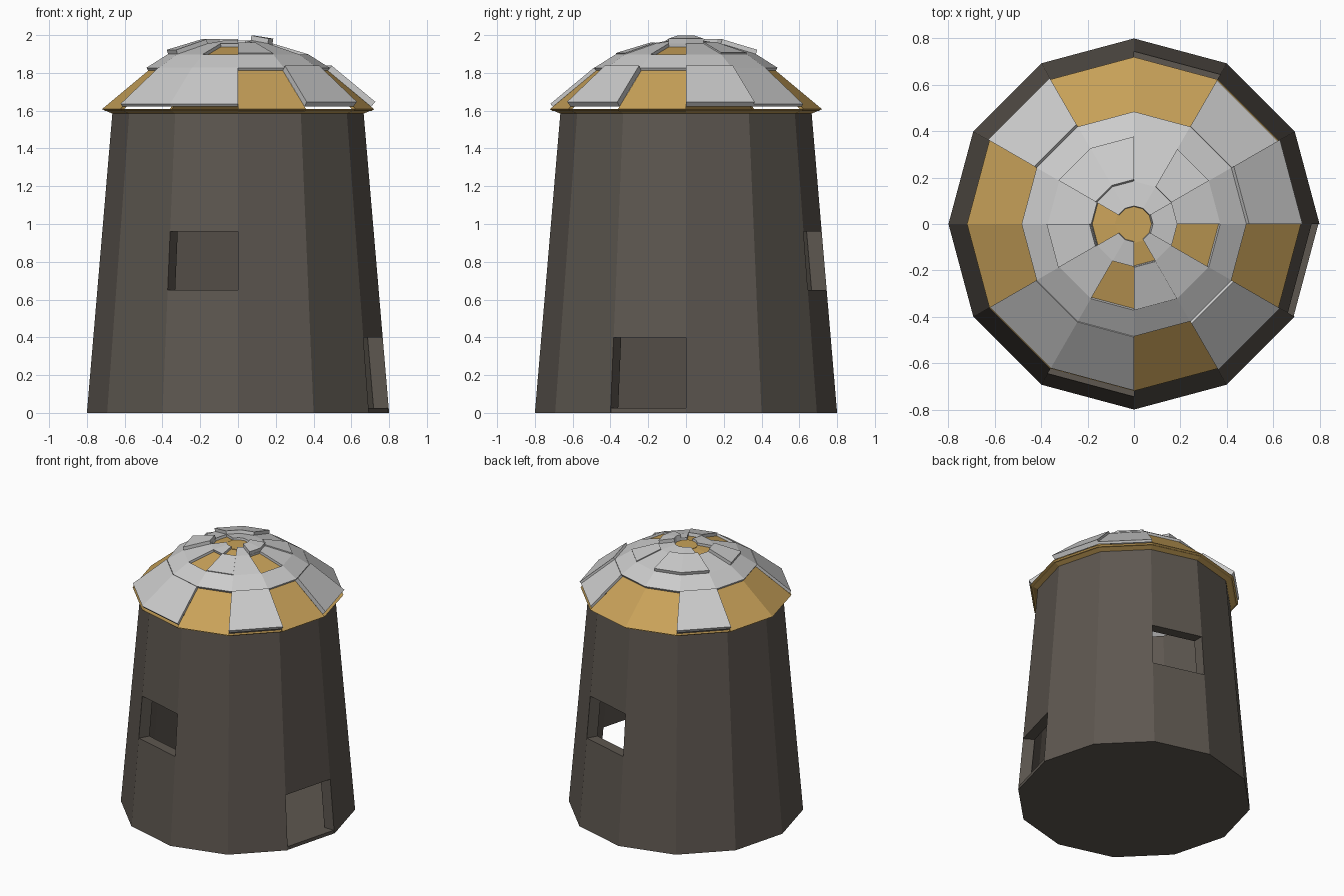
import bpy, bmesh, math

if "Cube" in bpy.data.objects:
    bpy.data.objects.remove(bpy.data.objects["Cube"])

N = 12


def material(name, rgb):
    m = bpy.data.materials.new(name)
    m.diffuse_color = (*rgb, 1)
    m.use_nodes = True
    m.node_tree.nodes["Principled BSDF"].inputs["Base Color"].default_value = m.diffuse_color
    return m


STONE = material("dark_stone", (0.11, 0.095, 0.08))
GOLD = material("straw_gold", (0.58, 0.36, 0.10))


def offset(profile, t):
    """Move an (r, z) profile outward by t along its averaged normals."""
    out = []
    for i, (r, z) in enumerate(profile):
        a, b = profile[max(i - 1, 0)], profile[min(i + 1, len(profile) - 1)]
        dr, dz = b[0] - a[0], b[1] - a[1]
        d = math.hypot(dr, dz)
        out.append((r + t * dz / d, z - t * dr / d))
    return out


def shell(name, outer, inner, cells, mat=None):
    """Thick 12-sided shell made of (band, sector) cells, edges closed."""
    bm = bmesh.new()
    cells = set(cells)
    made = {}

    def v(side, ring, sector):
        key = (side, ring, sector % N)
        if key not in made:
            r, z = (outer, inner)[side][ring]
            a = math.tau * sector / N
            made[key] = bm.verts.new((r * math.cos(a), r * math.sin(a), z))
        return made[key]

    for b, s in cells:
        ring = [(b, s), (b, s + 1), (b + 1, s + 1), (b + 1, s)]
        bm.faces.new([v(0, *c) for c in ring])
        bm.faces.new([v(1, *c) for c in reversed(ring)])
        beside = [(b - 1, s), (b, (s + 1) % N), (b + 1, s), (b, (s - 1) % N)]
        for i, other in enumerate(beside):
            if other not in cells:
                p, q = ring[i], ring[(i + 1) % 4]
                bm.faces.new([v(0, *q), v(0, *p), v(1, *p), v(1, *q)])
    bmesh.ops.recalc_face_normals(bm, faces=bm.faces)
    me = bpy.data.meshes.new(name)
    bm.to_mesh(me)
    bm.free()
    ob = bpy.data.objects.new(name, me)
    bpy.context.collection.objects.link(ob)
    if mat:
        me.materials.append(mat)
    return ob


def disc(name, r, z0, z1, mat):
    bpy.ops.mesh.primitive_cylinder_add(vertices=N, radius=r, depth=z1 - z0,
                                        location=(0, 0, (z0 + z1) / 2))
    ob = bpy.context.object
    ob.name = name
    ob.data.materials.append(mat)


# tapered tower with a door and two windows
levels = [0, 0.40, 0.65, 0.96, 1.60]
wall = [(0.8 - 0.085 * z, z) for z in levels]
wall_in = [(r - 0.08, z) for r, z in wall]
openings = {(0, 11), (2, 8), (2, 2)}
shell("tower_wall", wall, wall_in,
      [(b, s) for b in range(4) for s in range(N) if (b, s) not in openings], STONE)
disc("tower_floor", 0.795, 0, 0.025, STONE)

# dome profile: lip, eave, then four bands up to the cap
dome = [(0.66, 1.582), (0.72, 1.608), (0.475, 1.812), (0.365, 1.882),
        (0.18, 1.938), (0.075, 1.955)]
gold = {(1, s) for s in (2, 3, 5, 6, 9, 11)} | {(3, 11), (3, 8), (4, 5), (4, 6), (4, 9)}
shell("dome_base", dome, offset(dome, -0.015),
      gold | {(0, s) for s in range(N)}, GOLD)
disc("dome_cap", 0.082, 1.935, 1.957, GOLD)

# flush upper plating
upper = dome[2:]
shell("upper_plates", offset(upper, 0.018), upper,
      [(b - 2, s) for b in (2, 3, 4) for s in range(N) if (b, s) not in gold])

# loose plates: (band, sectors, height)
plates = [(1, [0], 0.034), (1, [1], 0.018), (1, [4], 0.034), (1, [7, 8], 0.02),
          (1, [10], 0.034), (3, [3, 4], 0.042), (3, [1], 0.026), (3, [6], 0.042),
          (3, [9], 0.024), (4, [0, 11], 0.044)]
for i, (band, sectors, t) in enumerate(plates):
    base = dome[band:band + 2]
    if band == 1:
        base = [(0.705, 1.621), base[1]]
    shell(f"roof_plate_{i + 1}", offset(base, t), base, [(0, s) for s in sectors])
